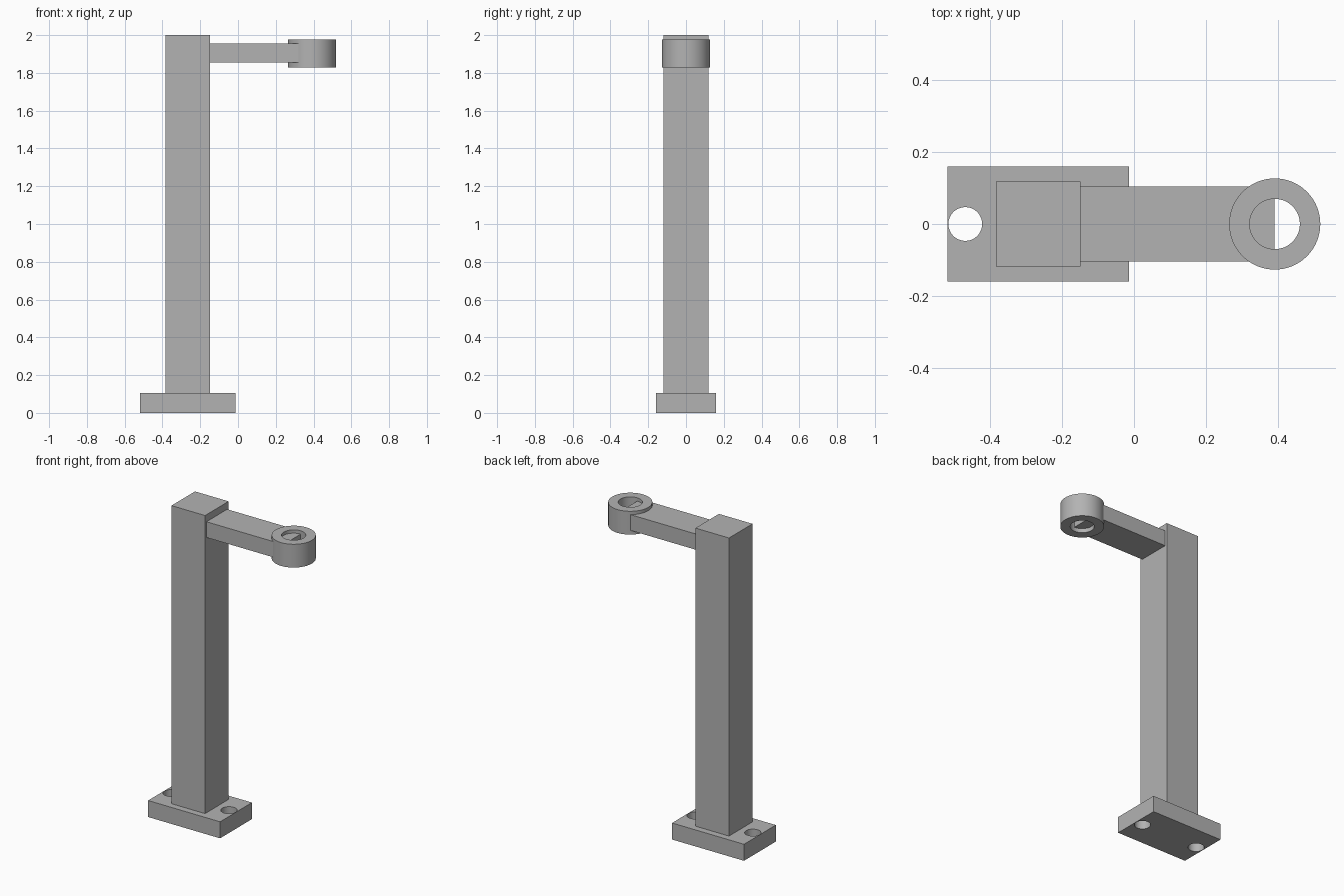
import bpy
import math

default_cube = bpy.data.objects.get("Cube")
if default_cube:
    bpy.data.objects.remove(default_cube, do_unlink=True)

GREY = (0.45, 0.45, 0.45, 1.0)
material = bpy.data.materials.new("plain grey")
material.use_nodes = True
material.diffuse_color = GREY
material.node_tree.nodes["Principled BSDF"].inputs["Base Color"].default_value = GREY


def finish(obj, name):
    obj.name = name
    obj.data.name = name
    obj.data.materials.clear()
    obj.data.materials.append(material)
    return obj


def box(name, x0, x1, half_y, z0, z1):
    bpy.ops.mesh.primitive_cube_add(size=1, location=((x0 + x1) / 2, 0, (z0 + z1) / 2))
    obj = bpy.context.object
    obj.scale = (x1 - x0, 2 * half_y, z1 - z0)
    bpy.ops.object.transform_apply(location=False, rotation=False, scale=True)
    return finish(obj, name)


def cylinder(name, x, radius, z0, z1):
    bpy.ops.mesh.primitive_cylinder_add(vertices=64, radius=radius, depth=z1 - z0,
                                        location=(x, 0, (z0 + z1) / 2))
    return finish(bpy.context.object, name)


def drill(obj, x, radius, z0, z1):
    """Cut a vertical round hole right through a part."""
    cutter = cylinder("hole_cutter", x, radius, z0 - 0.1, z1 + 0.1)
    cutter.hide_render = True
    bpy.context.view_layer.objects.active = obj
    cut = obj.modifiers.new("hole", "BOOLEAN")
    cut.operation = "DIFFERENCE"
    cut.solver = "EXACT"
    cut.object = cutter
    bpy.ops.object.modifier_apply(modifier=cut.name)
    bpy.data.objects.remove(cutter, do_unlink=True)


def smooth_round_sides(obj):
    bpy.ops.object.select_all(action="DESELECT")
    obj.select_set(True)
    bpy.context.view_layer.objects.active = obj
    bpy.ops.object.shade_smooth_by_angle(angle=math.radians(30))


# Base plate with a bolt hole on each side of the post
BASE_X, BASE_TOP = -0.267, 0.105
base = box("base_plate", BASE_X - 0.253, BASE_X + 0.253, 0.16, 0, BASE_TOP)
for side in (-1, 1):
    drill(base, BASE_X + side * 0.203, 0.047, 0, BASE_TOP)
smooth_round_sides(base)

# Upright post
box("post", BASE_X - 0.118, BASE_X + 0.118, 0.118, BASE_TOP, 2.0)

# Arm, whose square end reaches the middle of the ring
RING_X = 0.392
box("arm", BASE_X + 0.118, RING_X, 0.104, 1.855, 1.955)

# Ring at the end of the arm
ring = cylinder("ring", RING_X, 0.127, 1.828, 1.976)
drill(ring, RING_X, 0.07, 1.828, 1.976)
smooth_round_sides(ring)
